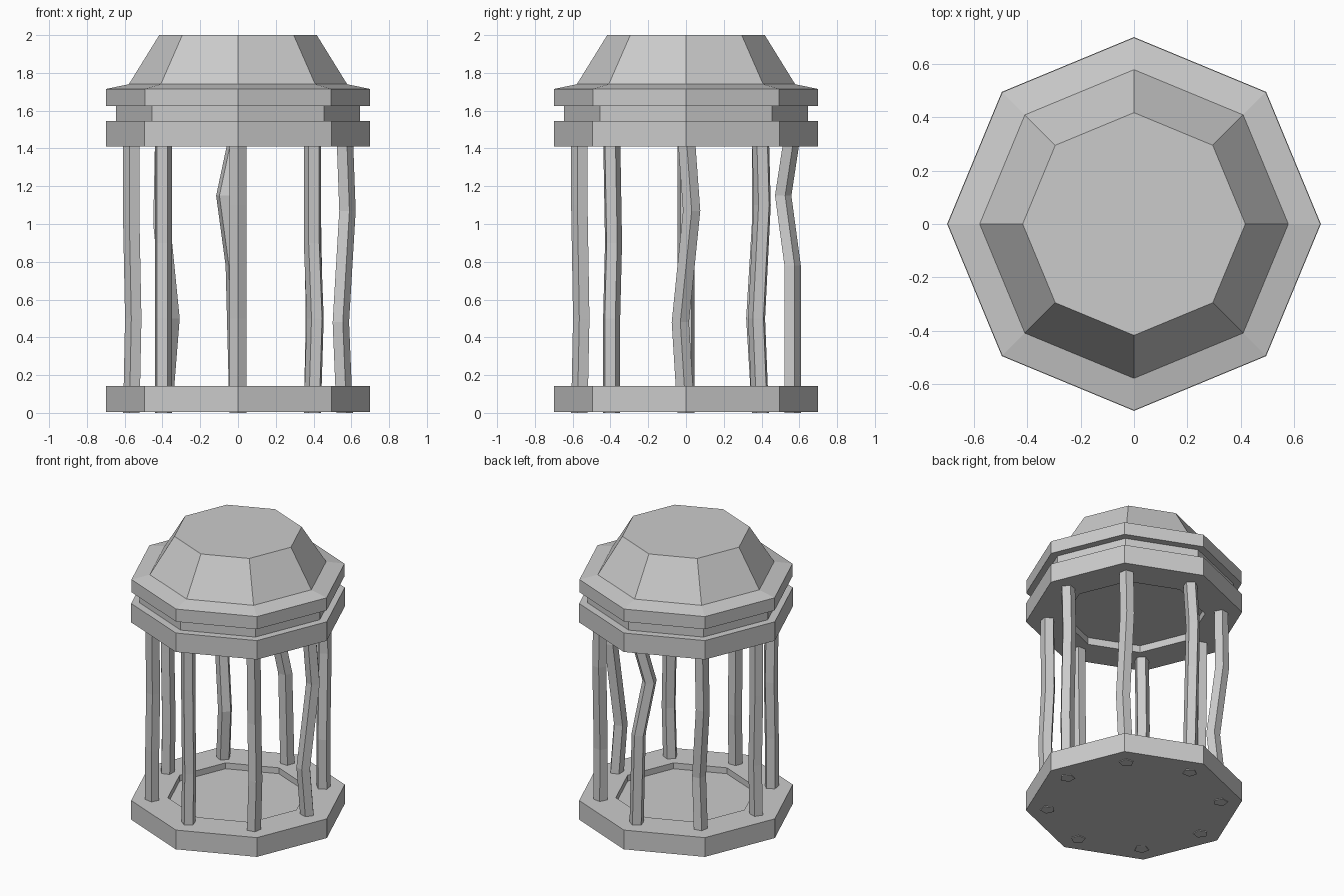
import bpy
import bmesh
from math import cos, sin, radians, tau

cube = bpy.data.objects.get("Cube")
if cube:
    bpy.data.objects.remove(cube, do_unlink=True)

stone = bpy.data.materials.new("grey stone")
stone.use_nodes = True
stone.diffuse_color = (0.6, 0.6, 0.6, 1)
stone.node_tree.nodes["Principled BSDF"].inputs["Base Color"].default_value = (0.6, 0.6, 0.6, 1)


def loft(name, rings, sides, turn=0.0):
    """Bridge regular polygon rings (x, y, z, radius) and cap both ends."""
    bm = bmesh.new()
    loops = [[bm.verts.new((x + r * cos(turn + tau * i / sides),
                            y + r * sin(turn + tau * i / sides), z))
              for i in range(sides)] for x, y, z, r in rings]
    for low, high in zip(loops, loops[1:]):
        for i in range(sides):
            j = (i + 1) % sides
            bm.faces.new((low[i], low[j], high[j], high[i]))
    bm.faces.new(loops[0][::-1])
    bm.faces.new(loops[-1])
    bmesh.ops.recalc_face_normals(bm, faces=bm.faces)
    mesh = bpy.data.meshes.new(name)
    bm.to_mesh(mesh)
    bm.free()
    mesh.materials.append(stone)
    obj = bpy.data.objects.new(name, mesh)
    bpy.context.collection.objects.link(obj)
    return obj


def octagon(name, profile):
    return loft(name, [(0, 0, z, r) for r, z in profile], 8)


# Base with a sunken floor
octagon("base", [(0.7, 0.005), (0.7, 0.142), (0.46, 0.142), (0.46, 0.1)])

# Entablature with a recessed ceiling, then a narrow neck
octagon("lower_ring", [(0.46, 1.46), (0.46, 1.41), (0.7, 1.41), (0.7, 1.545)])
octagon("neck", [(0.645, 1.54), (0.645, 1.63)])

# Cornice and faceted flat-topped dome
octagon("dome", [(0.698, 1.625), (0.698, 1.715), (0.578, 1.74), (0.417, 2.0)])

# Crooked pillars: x, y shift at the lower and upper bend, and the bend heights
bends = {
    "right": (-0.02, -0.03, 0.48, 0.015, 0.03, 1.07),
    "back_right": (0.01, -0.02, 0.5, 0.0, 0.01, 1.1),
    "back": (-0.02, 0.0, 0.78, -0.07, -0.05, 1.15),
    "back_left": (0.04, -0.03, 0.5, -0.01, 0.0, 1.0),
    "left": (0.01, 0.0, 0.5, 0.0, 0.0, 1.0),
    "front_left": (0.0, 0.0, 0.5, 0.0, 0.01, 0.9),
    "front": (0.0, 0.01, 0.5, 0.0, 0.0, 1.1),
    "front_right": (0.015, 0.0, 0.5, 0.0, 0.01, 0.9),
}
for i, (side, (x1, y1, z1, x2, y2, z2)) in enumerate(bends.items()):
    a = radians(45 * i)
    x, y = 0.56 * cos(a), 0.56 * sin(a)
    loft(side + "_pillar", [(x, y, 0, 0.048), (x + x1, y + y1, z1, 0.048),
                            (x + x2, y + y2, z2, 0.048), (x, y, 1.48, 0.048)], 5, a)
